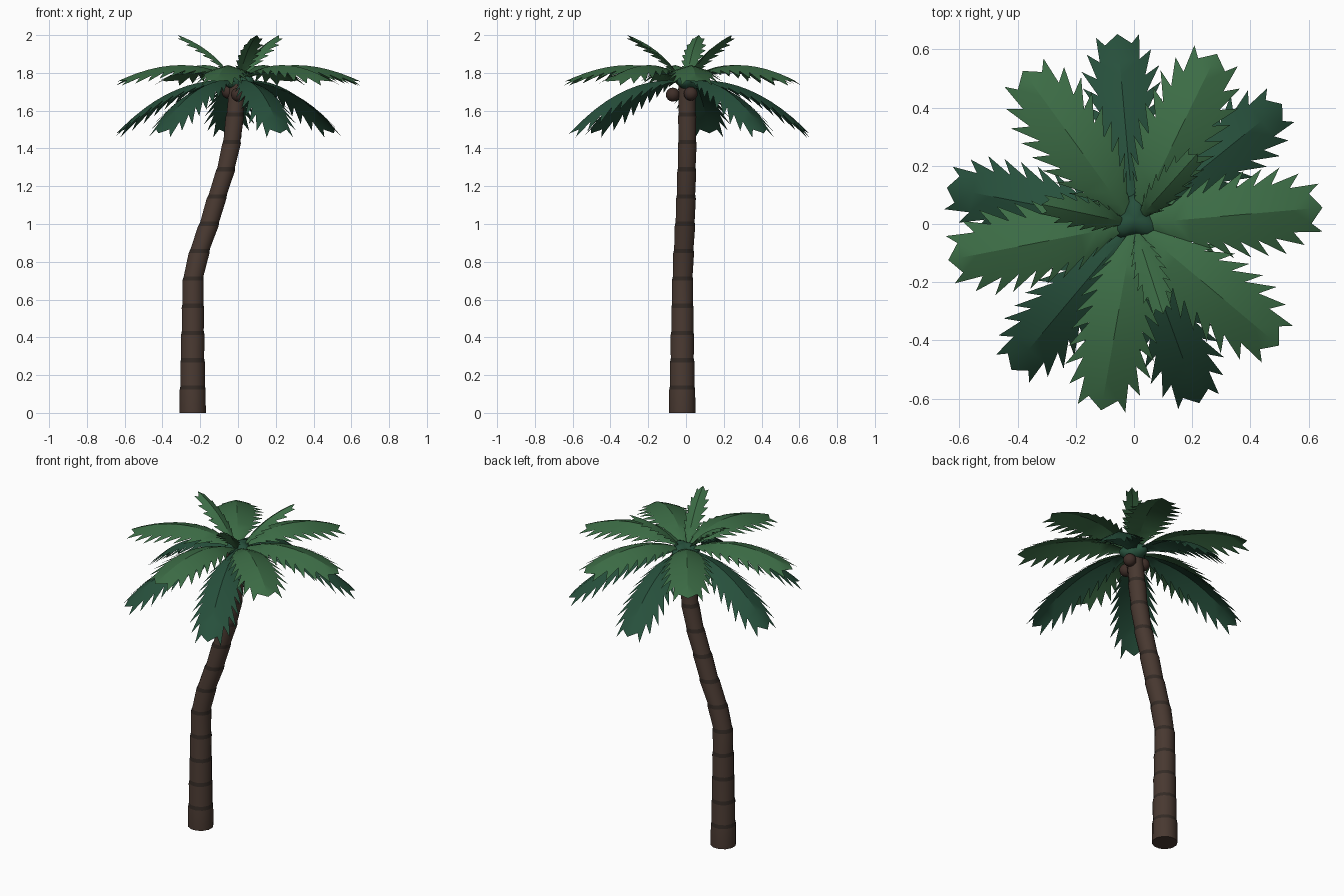
import bpy, bmesh, math
from mathutils import Vector

if "Cube" in bpy.data.objects:
    bpy.data.objects.remove(bpy.data.objects["Cube"])


def material(name, rgb):
    m = bpy.data.materials.new(name)
    m.diffuse_color = (*rgb, 1)
    m.use_nodes = True
    m.node_tree.nodes["Principled BSDF"].inputs["Base Color"].default_value = m.diffuse_color
    return m


BARK = material("bark", (0.065, 0.04, 0.03))
BAND = material("bark_band", (0.033, 0.023, 0.018))
LIGHT = material("leaf_light", (0.045, 0.15, 0.06))
DARK = material("leaf_dark", (0.02, 0.08, 0.045))
NUT = material("nut_brown", (0.05, 0.028, 0.022))


def finish(bm, name, mats, smooth=None):
    bmesh.ops.recalc_face_normals(bm, faces=bm.faces[:])
    me = bpy.data.meshes.new(name)
    bm.to_mesh(me)
    bm.free()
    ob = bpy.data.objects.new(name, me)
    bpy.context.collection.objects.link(ob)
    for m in mats:
        me.materials.append(m)
    if smooth:
        bpy.ops.object.select_all(action='DESELECT')
        ob.select_set(True)
        bpy.context.view_layer.objects.active = ob
        bpy.ops.object.shade_smooth_by_angle(angle=math.radians(smooth))
    return ob


def lerp_table(table, t):
    for a, b in zip(table, table[1:]):
        if t <= b[0]:
            k = (t - a[0]) / (b[0] - a[0])
            return [p + (q - p) * k for p, q in zip(a[1:], b[1:])]
    return list(table[-1][1:])


# Trunk path: z, x, y, radius
PATH = [(0, -.24, -.02, .072), (.13, -.24, -.02, .07), (.28, -.24, -.02, .066),
        (.71, -.238, -.018, .057), (.86, -.203, -.012, .056), (1.0, -.153, -.005, .055),
        (1.14, -.112, 0, .053), (1.28, -.067, .004, .051), (1.43, -.033, .007, .05),
        (1.57, -.017, .006, .049), (1.74, 0, .005, .047)]


# Trunk with dark bands at the joints
def trunk():
    levels = [(0, 0, 0)]  # z, radius offset, band above
    for i in range(11):
        z = .135 + .1445 * i
        levels += [(z - .012, .001, 1), (z + .01, -.003, 0)]
    levels.append((1.74, 0, 0))
    bm = bmesh.new()
    n, prev, band = 12, None, 0
    for z, dr, b in levels:
        x, y, r = lerp_table(PATH, z)
        ring = [bm.verts.new((x + (r + dr) * math.cos(2 * math.pi * (k + .5) / n),
                              y + (r + dr) * math.sin(2 * math.pi * (k + .5) / n), z))
                for k in range(n)]
        if prev:
            for k in range(n):
                f = bm.faces.new((prev[k], prev[(k + 1) % n], ring[(k + 1) % n], ring[k]))
                f.material_index = band
        else:
            bm.faces.new(ring)
        prev, band = ring, b
    bm.faces.new(prev)
    finish(bm, "trunk", [BARK, BAND], 40)


WIDTH = [(0, .12), (.12, .4), (.3, .85), (.5, 1), (.75, 1), (.9, .72), (1, .3)]


# Serrated frond: curved midrib with forward-pointing leaflets folding down
def frond(name, angle, ctrl, width, droop, mat, teeth=10):
    a = math.radians(angle)
    out, side = Vector((math.cos(a), math.sin(a), 0)), Vector((-math.sin(a), math.cos(a), 0))
    p0, p1, p2 = [Vector(c) for c in ctrl]

    def point(t, w=0.0):
        q = p0 * (1 - t) ** 2 + p1 * 2 * t * (1 - t) + p2 * t * t
        return out * q.x + side * w + Vector((0, 0, q.y - droop * (abs(w) / width) ** 1.3))

    bm = bmesh.new()
    ts = [.94 * i / teeth for i in range(teeth + 1)]
    rib = [bm.verts.new(point(t)) for t in ts]
    tip = bm.verts.new(point(1.0))
    for s in (1, -1):
        valley = [bm.verts.new(point(t, s * width * .62 * lerp_table(WIDTH, t)[0])) for t in ts]
        for i in range(teeth):
            bm.faces.new((rib[i], rib[i + 1], valley[i + 1], valley[i]))
            w = s * width * lerp_table(WIDTH, ts[i + 1])[0]
            tooth = bm.verts.new(point(min(ts[i + 1] + .05, .99), w))
            bm.faces.new((valley[i], valley[i + 1], tooth))
        bm.faces.new((rib[-1], tip, valley[-1]))
    finish(bm, name, [mat], 30)


UPPER = [(.03, 1.77), (.3, 1.92), (.65, 1.755)]
LOWER = [(.03, 1.76), (.36, 1.785), (.655, 1.48)]
UPRIGHT = [(.03, 1.77), (.13, 1.93), (.325, 2.0)]

trunk()
for i, ang in enumerate((5, 64, 126, 191, 260, 320)):
    frond(f"upper_frond_{i + 1}", ang, UPPER, .15, .055, LIGHT)
for i, ang in enumerate((39, 95, 169, 230, 290)):
    frond(f"lower_frond_{i + 1}", ang, LOWER, .135, .06, DARK)
for i, ang in enumerate((48, 168, 288)):
    frond(f"upright_frond_{i + 1}", ang, UPRIGHT, .06, .035, LIGHT, 7)

# Three-lobed crown heart
bm = bmesh.new()
bmesh.ops.create_uvsphere(bm, u_segments=18, v_segments=8, radius=1)
for v in bm.verts:
    r = .072 + .02 * math.cos(3 * (math.atan2(v.co.y, v.co.x) - math.pi / 2))
    v.co = (v.co.x * r + .005, v.co.y * r + .015, 1.755 + v.co.z * .045)
finish(bm, "crown_heart", [DARK], 60)

# Coconuts
for i, pos in enumerate(((0, -.07, 1.685), (.052, .025, 1.69), (-.05, .02, 1.7))):
    bm = bmesh.new()
    bmesh.ops.create_uvsphere(bm, u_segments=12, v_segments=8, radius=.037)
    bmesh.ops.translate(bm, verts=bm.verts[:], vec=pos)
    finish(bm, f"coconut_{i + 1}", [NUT], 60)
